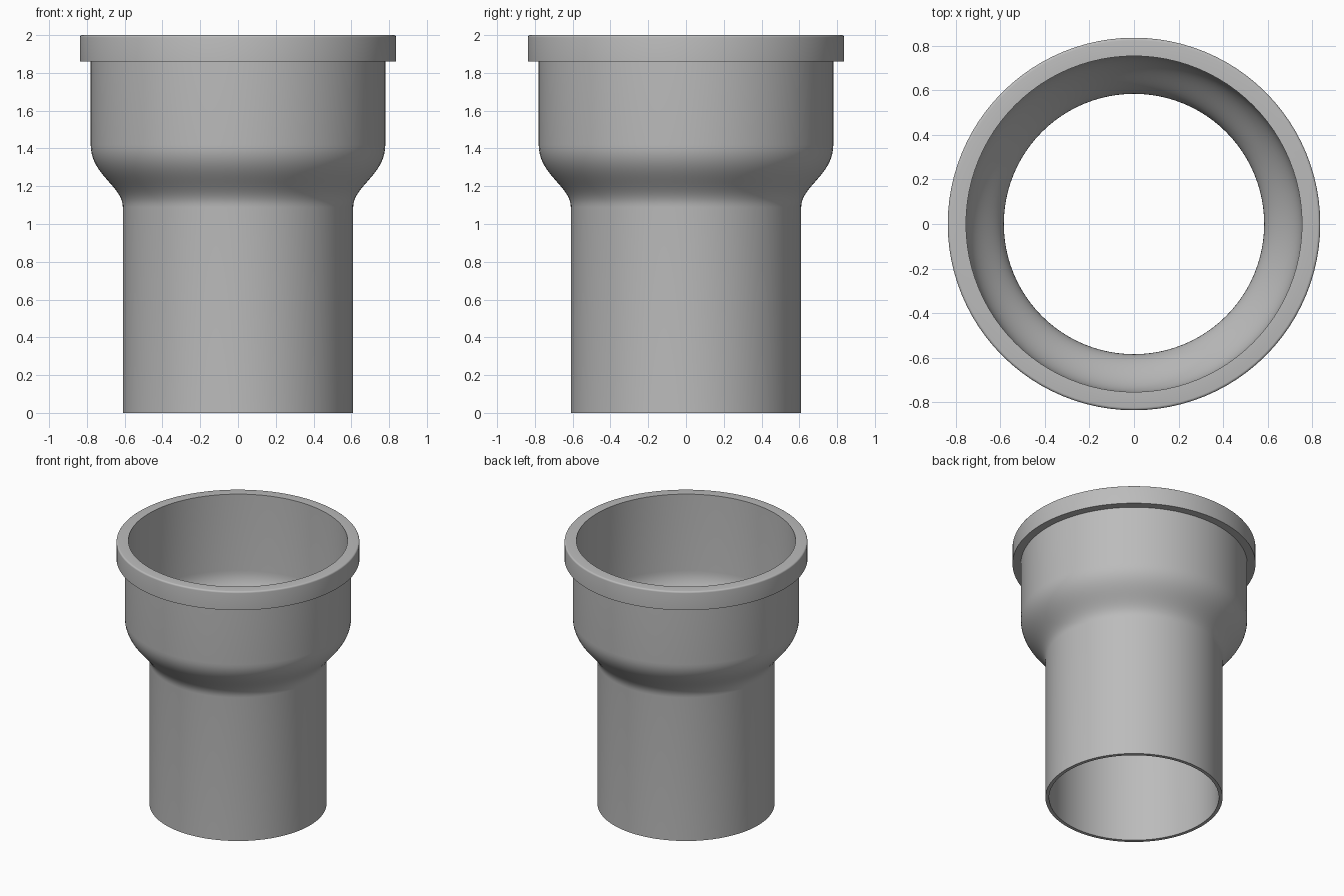
import bpy, bmesh, math
from mathutils import Vector
from mathutils.geometry import interpolate_bezier

if "Cube" in bpy.data.objects:
    bpy.data.objects.remove(bpy.data.objects["Cube"])

SEGMENTS = 96
WALL = 0.025
PIPE_R, SOCKET_R, RIM_R = 0.61, 0.78, 0.837
RIM_Z, TOP_Z, BEVEL = 1.86, 2.0, 0.012

# Plain grey plastic
grey = bpy.data.materials.new("grey plastic")
grey.use_nodes = True
colour = (0.5, 0.5, 0.5, 1)
grey.diffuse_color = colour
grey.node_tree.nodes["Principled BSDF"].inputs["Base Color"].default_value = colour


def taper(offset):
    """S-shaped widening from the pipe to the socket, as (radius, z) points."""
    low, high = PIPE_R - offset, SOCKET_R - offset
    curve = interpolate_bezier(Vector((low, 1.09, 0)), Vector((low, 1.20, 0)),
                               Vector((high, 1.26, 0)), Vector((high, 1.42, 0)), 20)
    return [(p.x, p.y) for p in curve]


def lathe(name, profile):
    """Revolve a closed (radius, z) profile around the z axis."""
    bm = bmesh.new()
    rings = []
    for i in range(SEGMENTS):
        a = 2 * math.pi * i / SEGMENTS
        rings.append([bm.verts.new((r * math.cos(a), r * math.sin(a), z)) for r, z in profile])
    for i, ring in enumerate(rings):
        after = rings[(i + 1) % SEGMENTS]
        for j in range(len(profile)):
            k = (j + 1) % len(profile)
            bm.faces.new((ring[j], after[j], after[k], ring[k]))
    bmesh.ops.recalc_face_normals(bm, faces=bm.faces)
    mesh = bpy.data.meshes.new(name)
    bm.to_mesh(mesh)
    bm.free()
    mesh.materials.append(grey)
    obj = bpy.data.objects.new(name, mesh)
    bpy.context.collection.objects.link(obj)
    bpy.ops.object.select_all(action='DESELECT')
    obj.select_set(True)
    bpy.context.view_layer.objects.active = obj
    bpy.ops.object.shade_smooth_by_angle(angle=math.radians(50))
    return obj


# Outside wall, stepped rim with a softened top edge, then the inside wall
outside = [(PIPE_R, 0)] + taper(0)
rim = [(SOCKET_R, RIM_Z), (RIM_R, RIM_Z)]
for i in range(5):
    a = math.pi / 2 * i / 4
    rim.append((RIM_R - BEVEL + BEVEL * math.cos(a), TOP_Z - BEVEL + BEVEL * math.sin(a)))
inside = [(SOCKET_R - WALL, TOP_Z)] + taper(WALL)[::-1] + [(PIPE_R - WALL, 0)]
lathe("pipe_reducer", outside + rim + inside)
